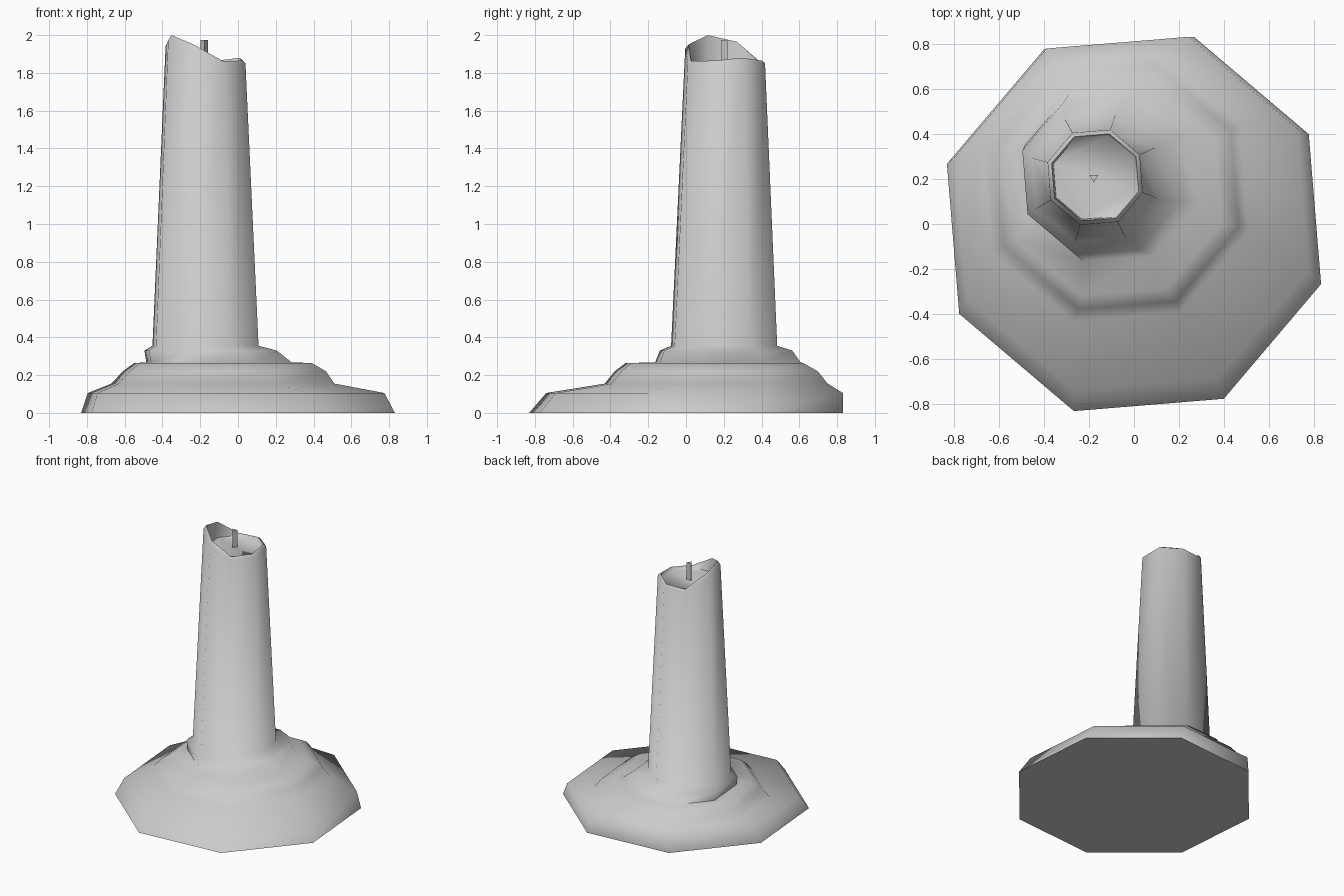
import bpy, bmesh, math

if "Cube" in bpy.data.objects:
    bpy.data.objects.remove(bpy.data.objects["Cube"])

SIDES = 8
TURN = math.radians(27.2)


def ring(bm, cx, cy, r, heights):
    """Octagonal loop of verts; heights is one z or one z per corner."""
    if not isinstance(heights, (list, tuple)):
        heights = [heights] * SIDES
    return [bm.verts.new((cx + r * math.cos(TURN + i * math.tau / SIDES),
                          cy + r * math.sin(TURN + i * math.tau / SIDES), z))
            for i, z in enumerate(heights)]


def loft(name, rings, smooth_angle):
    """Skin a stack of octagonal loops and cap both ends."""
    bm = bmesh.new()
    loops = [ring(bm, *r) for r in rings]
    for a, b in zip(loops, loops[1:]):
        for i in range(SIDES):
            j = (i + 1) % SIDES
            bm.faces.new((a[i], a[j], b[j], b[i]))
    bm.faces.new(loops[0][::-1])
    bm.faces.new(loops[-1])
    mesh = bpy.data.meshes.new(name)
    bm.to_mesh(mesh)
    bm.free()
    ob = bpy.data.objects.new(name, mesh)
    bpy.context.collection.objects.link(ob)
    bpy.context.view_layer.objects.active = ob
    ob.select_set(True)
    bpy.ops.object.shade_smooth_by_angle(angle=math.radians(smooth_angle))
    ob.select_set(False)
    return ob


# Uneven melted rim, one height per corner
rim = [1.88, 1.865, 1.86, 1.965, 2.0, 1.95, 1.862, 1.865]
shoulder = [z - 0.012 - 0.12 * (z - 1.86) for z in rim]

# Candle: spread wax pool, stepped drips, tapered column, hollowed top
loft("candle_wax", [
    (0.0, 0.0, 0.872, 0.0),
    (-0.01, 0.045, 0.825, 0.105),
    (-0.08, 0.16, 0.62, 0.155),
    (-0.072, 0.16, 0.565, 0.22),
    (-0.08, 0.15, 0.492, 0.265),
    (-0.10, 0.222, 0.405, 0.266),
    (-0.145, 0.212, 0.368, 0.33),
    (-0.172, 0.202, 0.295, 0.355),
    (-0.172, 0.207, 0.222, shoulder),
    (-0.172, 0.207, 0.203, rim),
    (-0.172, 0.207, 0.195, 1.845),
], 75)

# Wick: thin three-sided stem
bpy.ops.mesh.primitive_cylinder_add(vertices=3, radius=0.023, depth=0.135,
                                    location=(-0.178, 0.207, 1.9075),
                                    rotation=(0, 0, math.radians(180)))
bpy.context.object.name = "wick"
